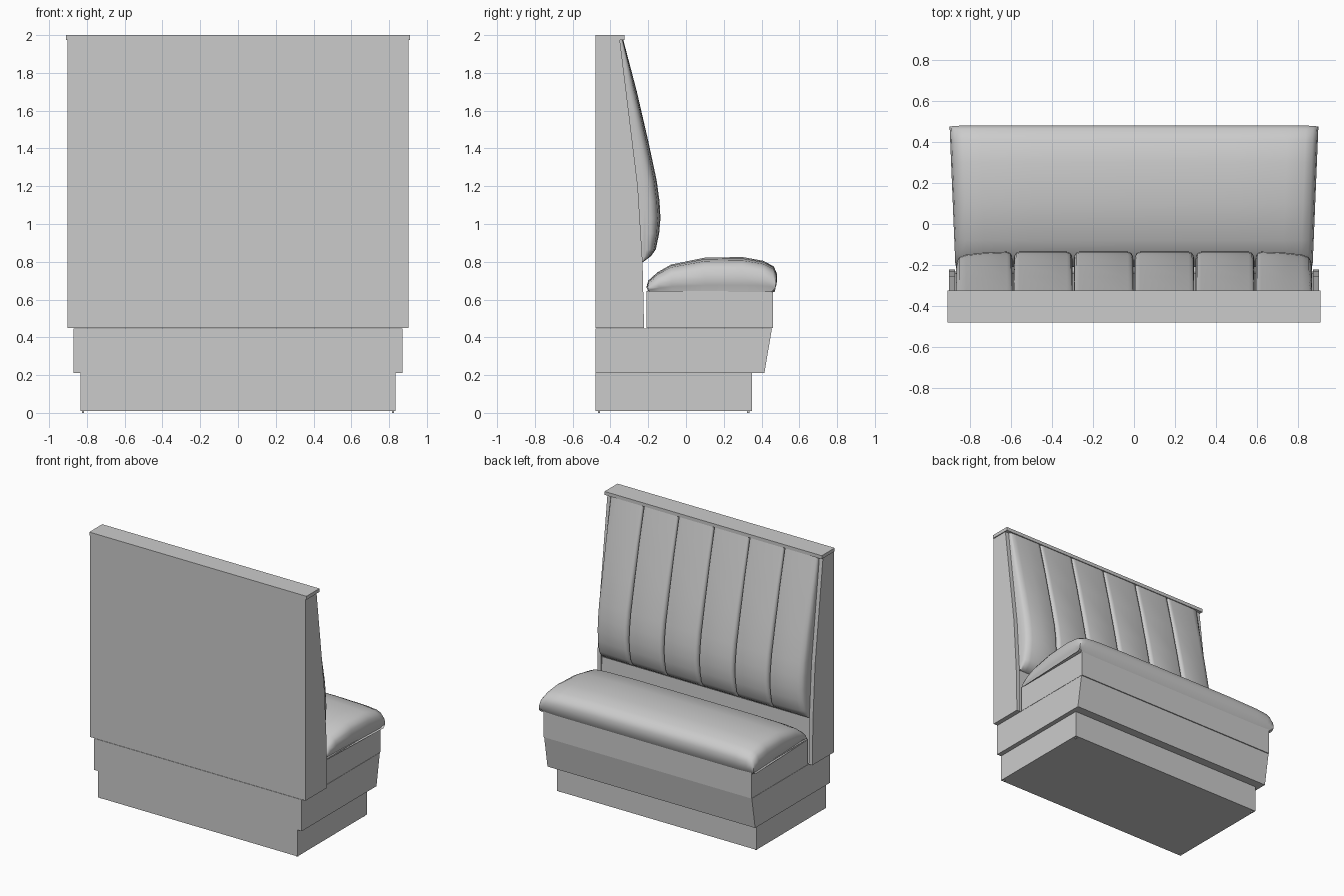
import bpy, bmesh, math

cube = bpy.data.objects.get("Cube")
if cube:
    bpy.data.objects.remove(cube)

grey = bpy.data.materials.new("plain_grey")
grey.use_nodes = True
COLOUR = (0.6, 0.6, 0.6, 1)
grey.diffuse_color = COLOUR
grey.node_tree.nodes["Principled BSDF"].inputs["Base Color"].default_value = COLOUR


def loft(name, rings, smooth=False):
    """Skin a list of closed rings and cap both ends."""
    bm = bmesh.new()
    loops = [[bm.verts.new(p) for p in ring] for ring in rings]
    for a, b in zip(loops, loops[1:]):
        for i in range(len(a)):
            j = (i + 1) % len(a)
            bm.faces.new((a[i], a[j], b[j], b[i]))
    bm.faces.new(loops[0])
    bm.faces.new(loops[-1])
    bmesh.ops.recalc_face_normals(bm, faces=bm.faces)
    mesh = bpy.data.meshes.new(name)
    bm.to_mesh(mesh)
    bm.free()
    mesh.materials.append(grey)
    obj = bpy.data.objects.new(name, mesh)
    bpy.context.collection.objects.link(obj)
    if smooth:
        bpy.ops.object.select_all(action='DESELECT')
        obj.select_set(True)
        bpy.context.view_layer.objects.active = obj
        bpy.ops.object.shade_smooth_by_angle(angle=math.radians(50))
    return obj


def extrude(name, profile, x0, x1):
    return loft(name, [[(x, y, z) for y, z in profile] for x in (x0, x1)])


def box(name, x0, x1, y0, y1, z0, z1):
    return extrude(name, [(y0, z0), (y1, z0), (y1, z1), (y0, z1)], x0, x1)


def sample(curve, z):
    """Interpolate y along a list of (y, z) points with rising z."""
    for (y0, z0), (y1, z1) in zip(curve, curve[1:]):
        if z <= z1:
            return y0 + (y1 - y0) * (z - z0) / (z1 - z0)
    return curve[-1][0]


# Plinth with small corner glides
box("plinth", -0.835, 0.835, -0.48, 0.35, 0.01, 0.215)
for side in (-1, 1):
    for y in (-0.46, 0.33):
        box("foot_glide", side * 0.82 - 0.006, side * 0.82 + 0.006,
            y - 0.006, y + 0.006, 0, 0.012)

# Seat base: lower box with sloping front, upper box set off from the back
extrude("seat_base_lower", [(-0.48, 0.21), (0.415, 0.21), (0.455, 0.448), (-0.48, 0.448)],
        -0.87, 0.87)
box("seat_base_upper", -0.87, 0.87, -0.21, 0.46, 0.45, 0.645)

# Back shell and the side panels either side of it
back_edge = [(-0.222, 0.45), (-0.23, 0.8), (-0.255, 1.2), (-0.35, 1.975)]
back_profile = [(-0.48, 0.45)] + back_edge + [(-0.48, 1.975)]
extrude("back_board", [(min(y, -0.0) - (0.01 if y > -0.4 else 0), z) for y, z in back_profile],
        -0.875, 0.875)
for name, side in (("side_panel_left", 1), ("side_panel_right", -1)):
    extrude(name, back_profile, side * 0.873, side * 0.903)
box("top_cap", -0.91, 0.91, -0.48, -0.325, 1.974, 2.0)

# Backrest: six padded channels with pinched seams
front_curve = [(-0.225, 0.80), (-0.185, 0.83), (-0.16, 0.865), (-0.142, 0.95), (-0.135, 1.03),
               (-0.14, 1.12), (-0.155, 1.23), (-0.2, 1.44), (-0.26, 1.7), (-0.332, 1.975)]
seams = [-0.87, -0.59, -0.297, 0, 0.297, 0.59, 0.87]


def backrest_ring(x, puff):
    ring = []
    for y, z in front_curve:
        base = sample(back_edge, z)
        ring.append((x, base + (y - base) * puff, z))
    rear = [(x, sample(back_edge, z) - 0.012, z) for y, z in reversed(front_curve)]
    return ring + rear


for n, (x0, x1) in enumerate(zip(seams, seams[1:])):
    inner = [(0.003, 0.6), (0.006, 0.82), (0.014, 0.94), (0.03, 1.0)]
    outer = [(0.0, 0.3), (0.005, 0.55), (0.016, 0.75), (0.05, 0.87), (0.14, 0.96)]
    start = outer if n == 0 else inner
    end = outer if n == 5 else inner
    rings = [backrest_ring(x0 + d, f) for d, f in start]
    rings += [backrest_ring(x1 - d, f) for d, f in reversed(end)]
    loft("backrest_channel_%d" % (n + 1), rings, True)

# Seat cushion: crowned profile, rounded ends, slightly narrower at the back
seat_profile = [(-0.195, 0.64), (-0.21, 0.665), (-0.2, 0.7), (-0.15, 0.745), (-0.08, 0.785),
                (0.1, 0.822), (0.3, 0.825), (0.41, 0.805), (0.465, 0.775), (0.482, 0.735),
                (0.48, 0.68), (0.46, 0.64)]
stations = [(0.88, 0.02, 0.965), (0.895, 0.2, 0.975), (0.9, 0.4, 0.98), (0.893, 0.65, 0.985),
            (0.875, 0.8, 0.99), (0.84, 0.9, 0.995), (0.75, 0.96, 1), (0.5, 1, 1)]


def seat_ring(x, rise, spread):
    return [(x * (1 - 0.045 * (0.48 - y)), 0.135 + (y - 0.135) * spread,
             0.64 + (z - 0.64) * rise) for y, z in seat_profile]


loft("seat_cushion", [seat_ring(-x, r, s) for x, r, s in stations]
     + [seat_ring(x, r, s) for x, r, s in reversed(stations)], True)
